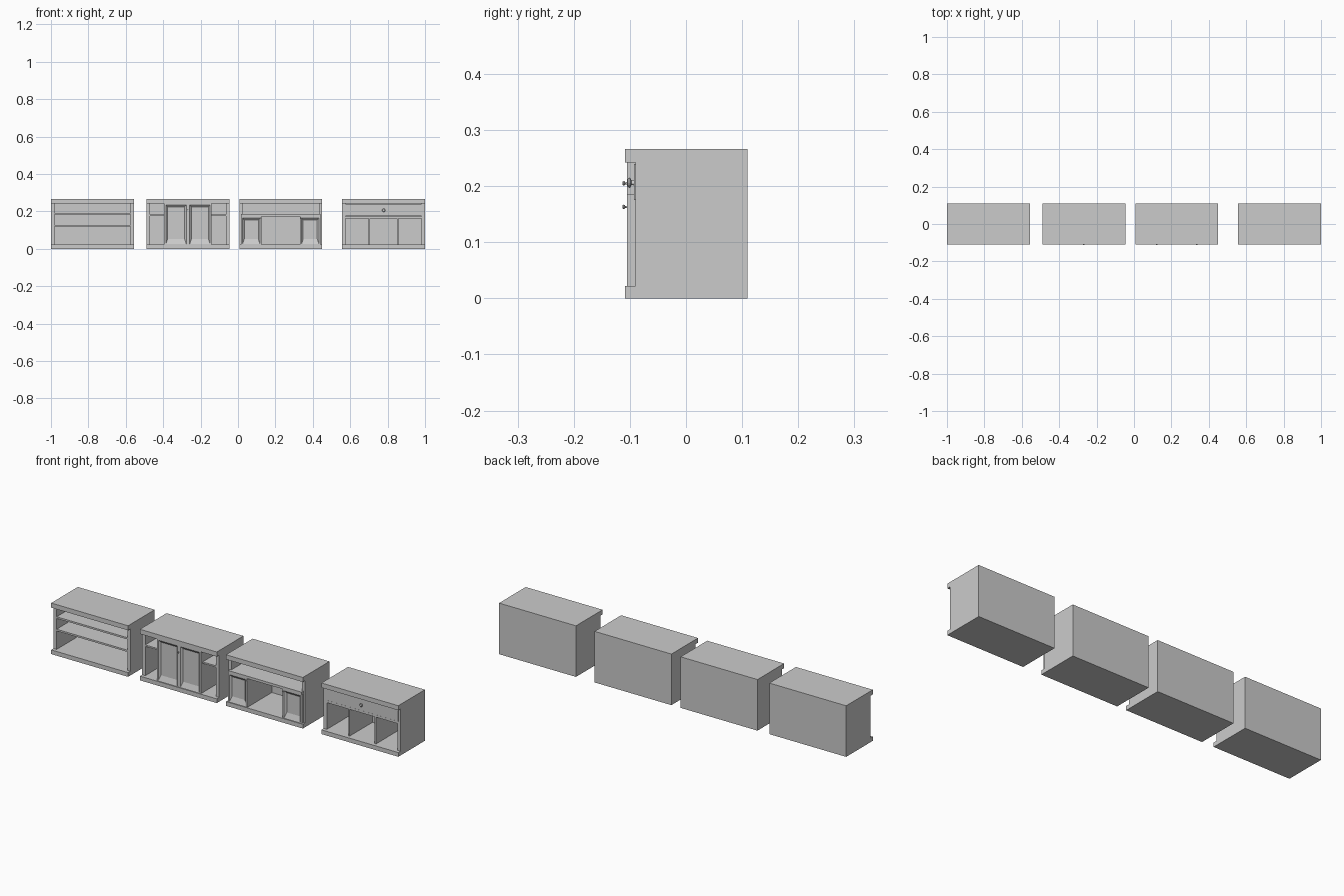
import bpy, bmesh, math

if "Cube" in bpy.data.objects:
    bpy.data.objects.remove(bpy.data.objects["Cube"])

W, H = 0.443, 0.266            # cabinet width and height
FRONT, BACK = -0.09, 0.11      # carcass front and back planes
FACE = -0.105                  # plane of doors and face frames
T = 0.018                      # side wall thickness
ZB, ZT = 0.022, 0.242          # inner floor and ceiling
INNER = 0.098                  # interior back plane


def finish(name, bm):
    bmesh.ops.recalc_face_normals(bm, faces=bm.faces)
    mesh = bpy.data.meshes.new(name)
    bm.to_mesh(mesh)
    bm.free()
    ob = bpy.data.objects.new(name, mesh)
    bpy.context.collection.objects.link(ob)
    return ob


def box(name, x0, x1, y0, y1, z0, z1):
    bm = bmesh.new()
    bmesh.ops.create_cube(bm, size=1)
    for v in bm.verts:
        v.co.x = x0 if v.co.x < 0 else x1
        v.co.y = y0 if v.co.y < 0 else y1
        v.co.z = z0 if v.co.z < 0 else z1
    return finish(name, bm)


def door(name, x0, x1, z0, z1, f=0.009):
    """Framed door: rings from back to recessed panel, with a sloping sill."""
    rings = [(FRONT, 0, 0, 0), (FACE, 0, 0, 0), (FACE, f, 0.003, 0.007),
             (FACE + 0.009, f + 0.009, 0.03, 0.018)]   # y, side, bottom, top inset
    bm = bmesh.new()
    prev = first = None
    for y, s, b, t in rings:
        ring = [bm.verts.new(p) for p in ((x0 + s, y, z0 + b), (x1 - s, y, z0 + b),
                                          (x1 - s, y, z1 - t), (x0 + s, y, z1 - t))]
        if prev:
            for i in range(4):
                j = (i + 1) % 4
                bm.faces.new((prev[i], prev[j], ring[j], ring[i]))
        else:
            first = ring
        prev = ring
    bm.faces.new(prev)
    bm.faces.new(first[::-1])
    return finish(name, bm)


def knob(name, x, y, z, r, length):
    """Lathed knob pointing toward -y."""
    profile = [(0.5, 0), (0.45, 0.4), (0.9, 0.55), (1, 0.75), (0.7, 1)]
    n = 12
    bm = bmesh.new()
    prev = None
    for rad, d in profile:
        ring = [bm.verts.new((x + r * rad * math.cos(2 * math.pi * i / n), y - d * length,
                              z + r * rad * math.sin(2 * math.pi * i / n))) for i in range(n)]
        if prev:
            for i in range(n):
                j = (i + 1) % n
                bm.faces.new((prev[i], prev[j], ring[j], ring[i]))
        else:
            bm.faces.new(ring)
        prev = ring
    bm.faces.new(prev)
    return finish(name, bm)


def carcass(tag, x0):
    x1 = x0 + W
    box(tag + "_top", x0, x1, -0.109, BACK, ZT, H)
    box(tag + "_base", x0, x1, -0.109, BACK, 0, ZB)
    box(tag + "_left_side", x0, x0 + T, FRONT, BACK, ZB, ZT)
    box(tag + "_right_side", x1 - T, x1, FRONT, BACK, ZB, ZT)
    box(tag + "_back", x0 + T, x1 - T, INNER, BACK, ZB, ZT)
    return x0 + T, x1 - T


# Cabinet 1: open shelves
a, b = carcass("shelf_cabinet", -1.0)
for i, z in enumerate((0.118, 0.183)):
    box(f"shelf_{i}", a, b, FRONT, INNER, z, z + 0.009)

# Cabinet 2: central pair of doors with open side bays
a, b = carcass("double_door_cabinet", -0.489)
c = (a + b) / 2
for side in (-1, 1):
    xs = sorted((c + side * 0.117, c + side * 0.127))
    box("bay_divider", xs[0], xs[1], FRONT, INNER, ZB, ZT)
    xs = sorted((c + side * 0.127, c + side * (b - c)))
    box("bay_shelf", xs[0], xs[1], FRONT, INNER, 0.174, 0.182)
    xs = sorted((c, c + side * 0.127))
    door("panel_door", xs[0], xs[1], ZB, ZT)
knob("door_knob", c, FACE, 0.205, 0.004, 0.008)

# Cabinet 3: wide upper shelf, two doors with an open middle bay
a, b = carcass("side_door_cabinet", 0.007)
c = (a + b) / 2
box("upper_shelf", a, b, FRONT, INNER, 0.174, 0.185)
box("front_rail", a - 0.008, b + 0.008, FACE, FRONT, 0.172, 0.185)
for side in (-1, 1):
    xs = sorted((c + side * 0.102, c + side * 0.110))
    box("bay_divider", xs[0], xs[1], FRONT, INNER, ZB, 0.174)
    xs = sorted((c + side * 0.102, c + side * 0.213))
    door("panel_door", xs[0], xs[1], ZB, 0.172)
    knob("door_knob", c + side * 0.106, FACE, 0.163, 0.004, 0.008)

# Cabinet 4: drawer above three open bays
a, b = carcass("drawer_cabinet", 0.557)
c = (a + b) / 2
box("bay_ceiling", a, b, FRONT, INNER, 0.161, 0.173)
box("drawer_front", a - 0.006, b + 0.006, FRONT - 0.003, FRONT + 0.012, 0.175, 0.239)
knob("drawer_knob", c, FRONT - 0.003, 0.206, 0.009, 0.011)
for side in (-1, 1):
    x = c + side * 0.076
    box("bay_divider", x - 0.004, x + 0.004, FRONT, INNER, ZB, 0.161)
